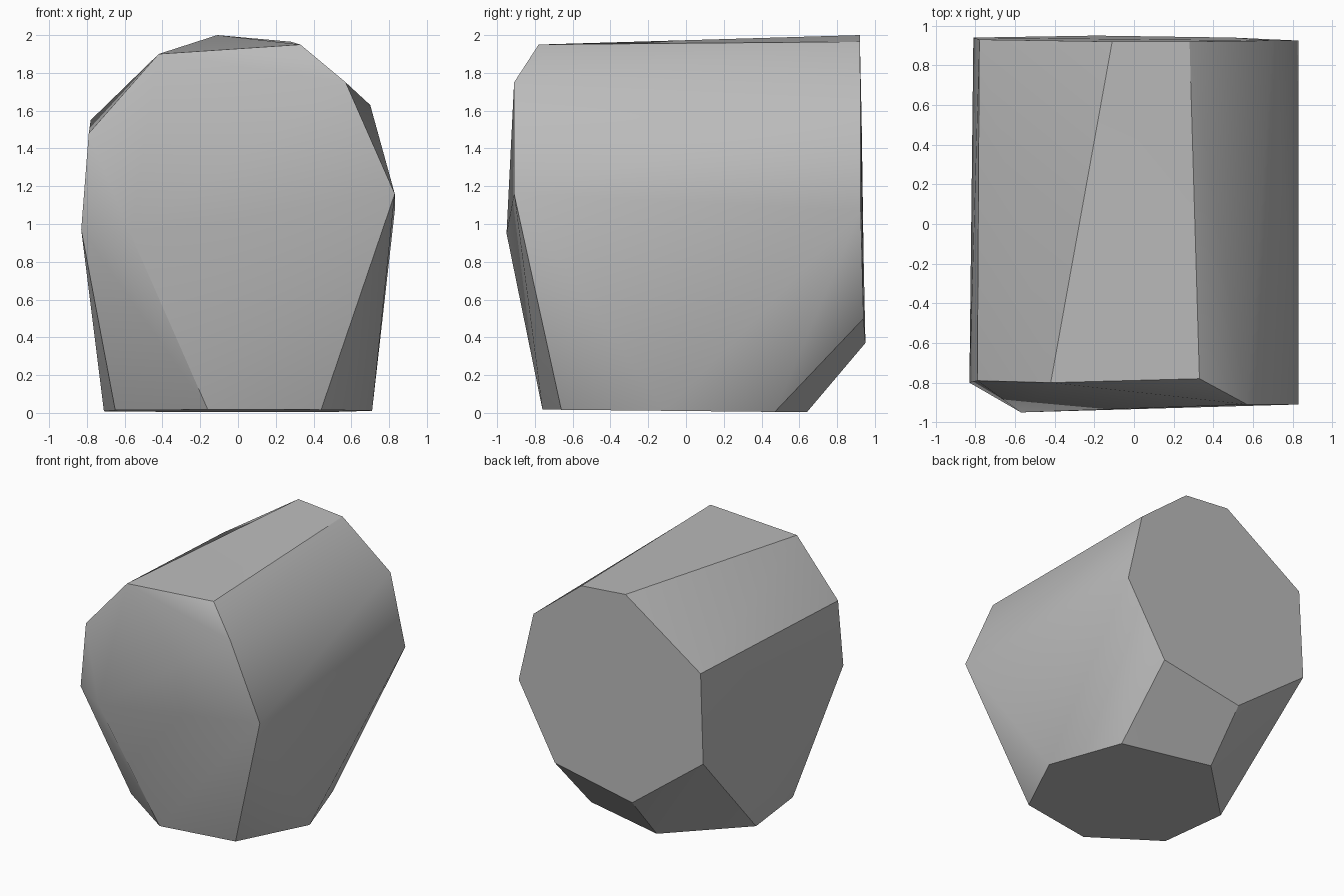
import bpy
import bmesh
import math

# Remove the default object
cube = bpy.data.objects.get("Cube")
if cube:
    bpy.data.objects.remove(cube, do_unlink=True)

# Plain grey stone material
stone = bpy.data.materials.new("stone_grey")
stone.use_nodes = True
grey = (0.5, 0.5, 0.5, 1.0)
stone.diffuse_color = grey
stone.node_tree.nodes["Principled BSDF"].inputs["Base Color"].default_value = grey

# Corners of the chipped front end, clockwise from the top
front_corners = [
    (-0.42, -0.80, 1.90), (0.33, -0.78, 1.95), (0.57, -0.91, 1.75),
    (0.83, -0.91, 1.16), (-0.57, -0.95, 0.95), (-0.83, -0.80, 0.97),
    (-0.79, -0.79, 1.48),
]

# Corners of the flat back end, clockwise from the top
back_corners = [
    (-0.11, 0.92, 2.00), (0.28, 0.92, 1.965), (0.70, 0.925, 1.63),
    (0.83, 0.925, 1.07), (0.50, 0.94, 0.50), (-0.19, 0.95, 0.37),
    (-0.81, 0.94, 0.84), (-0.78, 0.93, 1.55),
]

# Corners of the base the stone rests on
base_corners = [
    (0.51, 0.47), (-0.19, 0.64), (-0.71, 0.13), (-0.65, -0.42),
    (-0.16, -0.76), (0.44, -0.66), (0.71, -0.11),
]


def build_stone(name, corners, material):
    """Wrap the corners in a hull and merge its flat faces."""
    bm = bmesh.new()
    for corner in corners:
        bm.verts.new(corner)
    bmesh.ops.convex_hull(bm, input=bm.verts[:])
    loose = [v for v in bm.verts if not v.link_faces]
    bmesh.ops.delete(bm, geom=loose, context="VERTS")
    bmesh.ops.dissolve_limit(bm, angle_limit=math.radians(2),
                             verts=bm.verts[:], edges=bm.edges[:])
    bmesh.ops.recalc_face_normals(bm, faces=bm.faces[:])
    mesh = bpy.data.meshes.new(name)
    bm.to_mesh(mesh)
    bm.free()
    mesh.materials.append(material)
    obj = bpy.data.objects.new(name, mesh)
    bpy.context.scene.collection.objects.link(obj)
    return obj


base = [(x, y, 0.01 - 0.01 * y) for x, y in base_corners]
boulder = build_stone("boulder", front_corners + back_corners + base, stone)

# Smooth the gentle bends, keep the strong edges crisp
bpy.ops.object.select_all(action="DESELECT")
boulder.select_set(True)
bpy.context.view_layer.objects.active = boulder
bpy.ops.object.shade_smooth_by_angle(angle=math.radians(30))
